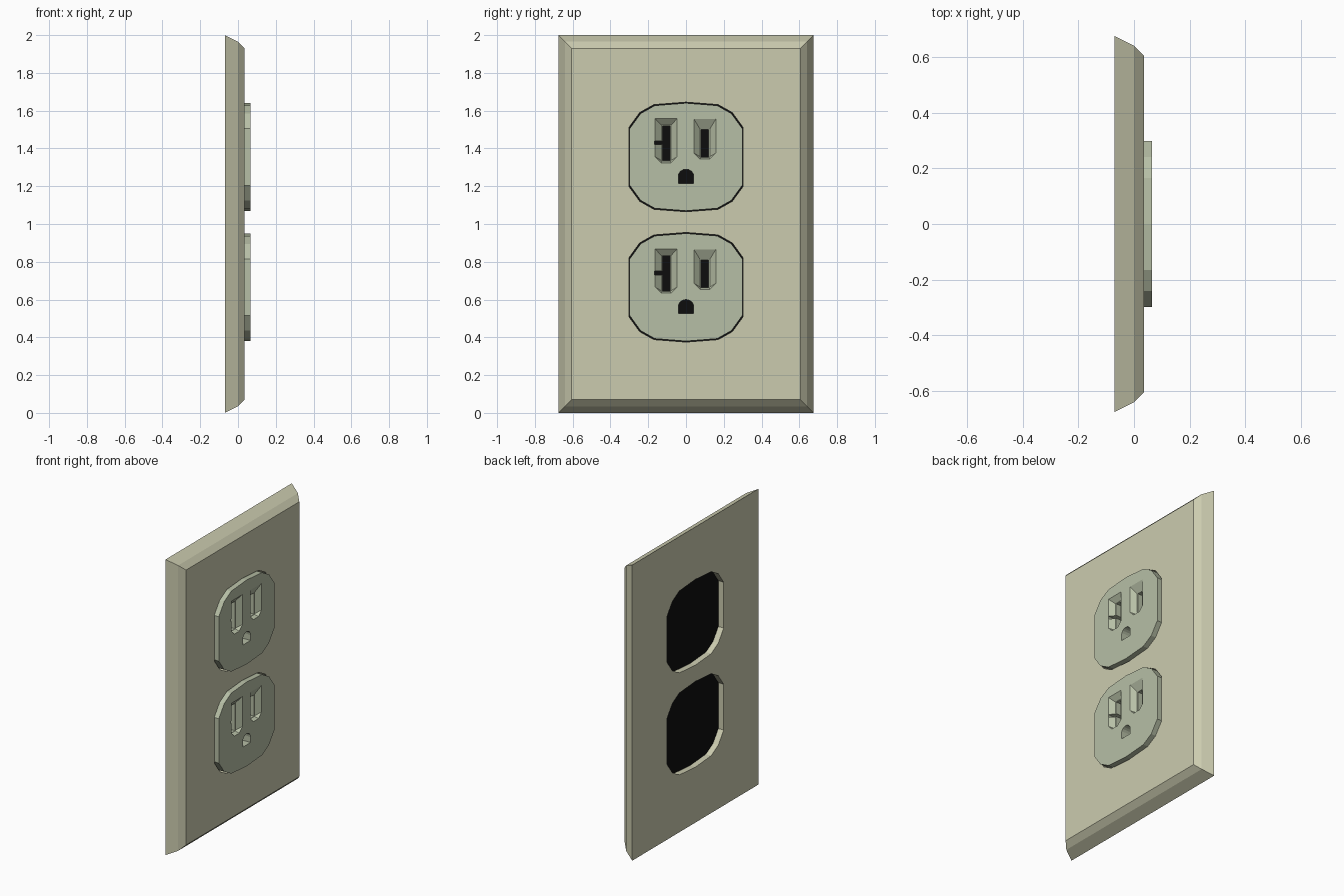
import bpy, bmesh, math

if "Cube" in bpy.data.objects:
    bpy.data.objects.remove(bpy.data.objects["Cube"])


def material(name, color):
    m = bpy.data.materials.new(name)
    m.diffuse_color = (*color, 1)
    m.use_nodes = True
    m.node_tree.nodes["Principled BSDF"].inputs["Base Color"].default_value = m.diffuse_color
    return m


ivory = material("ivory", (0.60, 0.60, 0.43))
sage = material("sage", (0.47, 0.52, 0.38))
black = material("black", (0.004, 0.004, 0.004))


def loft(name, rings, mat=None):
    """Solid from (x, [(y, z), ...]) rings, capped at both ends."""
    bm = bmesh.new()
    loops = [[bm.verts.new((x, y, z)) for y, z in pts] for x, pts in rings]
    for a, b in zip(loops, loops[1:]):
        for i in range(len(a)):
            j = (i + 1) % len(a)
            bm.faces.new((a[i], a[j], b[j], b[i]))
    bm.faces.new(loops[0])
    bm.faces.new(loops[-1])
    bmesh.ops.recalc_face_normals(bm, faces=bm.faces[:])
    me = bpy.data.meshes.new(name)
    bm.to_mesh(me)
    bm.free()
    ob = bpy.data.objects.new(name, me)
    bpy.context.collection.objects.link(ob)
    if mat:
        me.materials.append(mat)
    return ob


def cut(target, cutter):
    cutter.hide_render = True
    mod = target.modifiers.new("cut", 'BOOLEAN')
    mod.operation, mod.solver, mod.object = 'DIFFERENCE', 'EXACT', cutter
    bpy.context.view_layer.objects.active = target
    bpy.ops.object.modifier_apply(modifier=mod.name)
    bpy.data.objects.remove(cutter)


def rect(y0, y1, z0, z1):
    return [(y0, z0), (y1, z0), (y1, z1), (y0, z1)]


def outline(zc, grow=0.0):
    """Rounded receptacle outline, mirrored from one quarter."""
    q = [(0.298, 0.15), (0.24, 0.23), (0.165, 0.272)]
    q = [(y + grow, z + grow) for y, z in q]
    top = q + [(0, 0.285 + grow)] + [(-y, z) for y, z in reversed(q)]
    pts = top + [(-y, -z) for y, z in top]
    return [(y, zc + z) for y, z in pts]


def shield(yc, hw, z0, z1, ch):
    """Rectangle with chamfered lower corners."""
    return [(yc - hw + ch, z0), (yc + hw - ch, z0), (yc + hw, z0 + ch),
            (yc + hw, z1), (yc - hw, z1), (yc - hw, z0 + ch)]


BACK, FRONT = -0.03, 0.065
UPPER, LOWER = 1.355, 0.665

# Wall plate with two-step bevelled rim
plate = loft("wall_plate", [(x, rect(-0.675 + d, 0.675 - d, d, 2 - d))
                            for x, d in ((-0.07, 0), (0.0, 0.035), (0.035, 0.07))], ivory)
for zc in (UPPER, LOWER):
    o = outline(zc, 0.005)
    cut(plate, loft("opening_cutter", [(-0.2, o), (0.2, o)]))

# Receptacle face
o = outline(0)
face = loft("upper_receptacle", [(BACK + 0.002, o), (FRONT, o)], sage)

# Sloped lead-ins around the two blade slots
for yc, z0, z1 in ((-0.105, -0.02, 0.165), (0.1, 0.0, 0.145)):
    cut(face, loft("lead_in_cutter", [(0.037, shield(yc, 0.026, z0 - 0.002, z1 + 0.003, 0.004)),
                                      (0.068, shield(yc, 0.062, z0 - 0.012, 0.207, 0.035))]))
# Blade slots and side notch
for r in ((-0.125, -0.085, -0.02, 0.165), (0.08, 0.12, 0.0, 0.145), (-0.166, -0.12, 0.065, 0.085)):
    cut(face, loft("slot_cutter", [(-0.1, rect(*r)), (0.1, rect(*r))]))
# Arched ground hole
arch = [(-0.041, -0.14), (0.041, -0.14)]
arch += [(0.041 * math.cos(math.pi * i / 8), -0.103 + 0.038 * math.sin(math.pi * i / 8)) for i in range(9)]
cut(face, loft("ground_cutter", [(-0.1, arch), (0.1, arch)]))

# Place both receptacles
face.location.z = UPPER
lower = face.copy()
lower.name = "lower_receptacle"
lower.location.z = LOWER
bpy.context.collection.objects.link(lower)

# Dark backing panels behind the slots
for name, zc in (("upper", UPPER), ("lower", LOWER)):
    o = outline(zc, 0.005)
    loft(name + "_dark_backing", [(BACK, o), (BACK + 0.003, o)], black)
